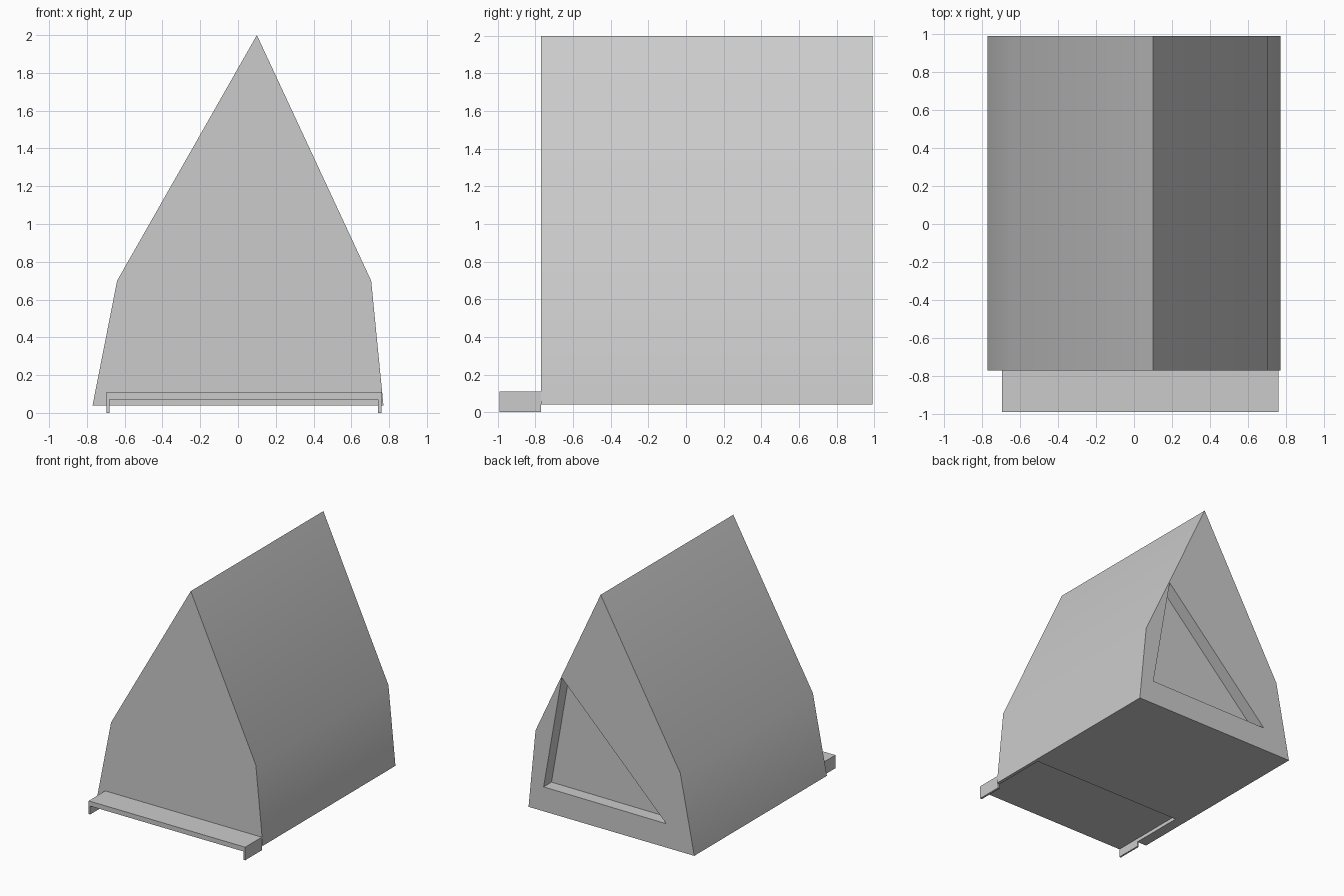
import bpy
import bmesh
import math

cube = bpy.data.objects.get("Cube")
if cube:
    bpy.data.objects.remove(cube, do_unlink=True)

grey = bpy.data.materials.new("light grey")
grey.use_nodes = True
colour = (0.6, 0.6, 0.6, 1)
grey.diffuse_color = colour
grey.node_tree.nodes["Principled BSDF"].inputs["Base Color"].default_value = colour


def prism(name, profile, front, back):
    """Extrude an x-z profile along y."""
    bm = bmesh.new()
    face = bm.faces.new([bm.verts.new((x, front, z)) for x, z in profile])
    extruded = bmesh.ops.extrude_face_region(bm, geom=[face])["geom"]
    moved = [v for v in extruded if isinstance(v, bmesh.types.BMVert)]
    bmesh.ops.translate(bm, verts=moved, vec=(0, back - front, 0))
    bmesh.ops.recalc_face_normals(bm, faces=bm.faces)
    mesh = bpy.data.meshes.new(name)
    bm.to_mesh(mesh)
    bm.free()
    mesh.materials.append(grey)
    obj = bpy.data.objects.new(name, mesh)
    bpy.context.collection.objects.link(obj)
    return obj


def cut(target, cutter):
    """Carve the cutter out of the target, then discard the cutter."""
    cutter.hide_render = True
    mod = target.modifiers.new("recess", "BOOLEAN")
    mod.operation = "DIFFERENCE"
    mod.solver = "EXACT"
    mod.object = cutter
    bpy.context.view_layer.objects.active = target
    bpy.ops.object.modifier_apply(modifier=mod.name)
    bpy.data.objects.remove(cutter, do_unlink=True)


# Steep-roofed body with an off-centre ridge
body = prism("tent_body", [(-0.77, 0.04), (0.77, 0.04), (0.705, 0.7),
                           (0.1, 2), (-0.64, 0.7)], -0.77, 0.99)

# Triangular recess in the back gable
cut(body, prism("back_recess_cutter",
                [(0.63, 0.245), (-0.51, 0.24), (0.462, 1.207)], 0.885, 1.1))

# Shallow slot under the front of the floor
cut(body, prism("floor_slot_cutter",
                [(-0.68, -0.1), (0.742, -0.1), (0.742, 0.07), (-0.68, 0.07)],
                -0.9, -0.3))

# Channel-shaped front step with two short legs
step = prism("front_step", [(-0.695, 0), (-0.68, 0), (-0.68, 0.07), (0.742, 0.07),
                            (0.742, 0), (0.76, 0), (0.76, 0.11), (-0.695, 0.11)],
             -0.99, -0.77)

# Soft shading across the wall bends, sharp elsewhere
bpy.ops.object.select_all(action="DESELECT")
for obj in (body, step):
    obj.select_set(True)
bpy.context.view_layer.objects.active = body
bpy.ops.object.shade_smooth_by_angle(angle=math.radians(30))
